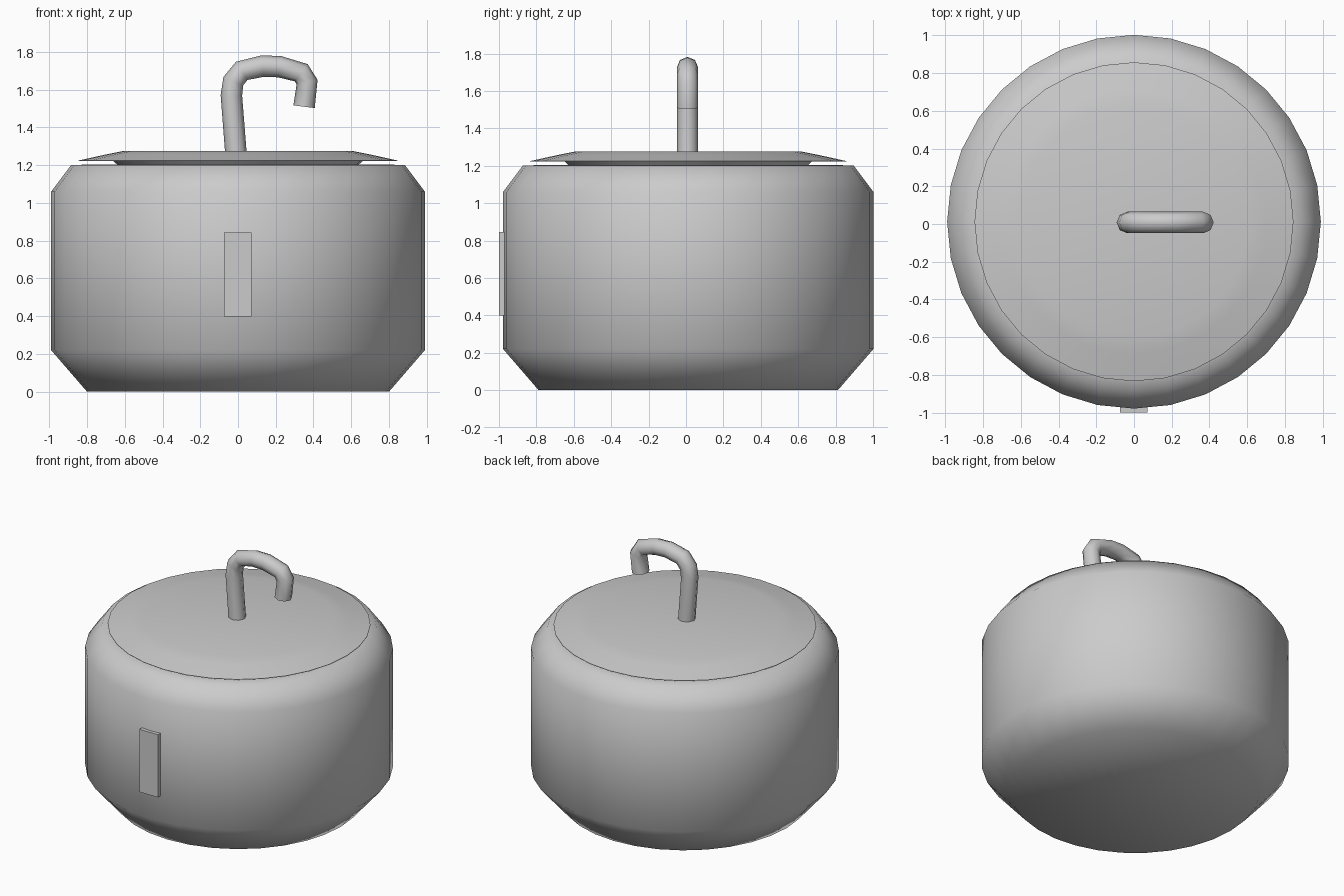
import bpy, bmesh, math

if "Cube" in bpy.data.objects:
    bpy.data.objects.remove(bpy.data.objects["Cube"])

SIDES = 32
CY = 0.012


def smooth(ob, angle):
    bpy.ops.object.select_all(action='DESELECT')
    ob.select_set(True)
    bpy.context.view_layer.objects.active = ob
    bpy.ops.object.shade_smooth_by_angle(angle=math.radians(angle))


def lathe(name, profile, angle):
    """Revolve an (r, z) profile from bottom to top, closing both ends with caps."""
    bm = bmesh.new()
    rings = []
    for r, z in profile:
        rings.append([bm.verts.new((r * math.cos(2 * math.pi * i / SIDES),
                                    CY + r * math.sin(2 * math.pi * i / SIDES), z))
                      for i in range(SIDES)])
    for a, b in zip(rings, rings[1:]):
        for i in range(SIDES):
            j = (i + 1) % SIDES
            bm.faces.new((a[i], a[j], b[j], b[i]))
    bm.faces.new(rings[0][::-1])
    bm.faces.new(rings[-1])
    me = bpy.data.meshes.new(name)
    bm.to_mesh(me)
    bm.free()
    ob = bpy.data.objects.new(name, me)
    bpy.context.collection.objects.link(ob)
    smooth(ob, angle)
    return ob


# Round body with chamfered shoulders and base
lathe("body", [(0.8, 0), (0.99, 0.22), (0.99, 1.06), (0.885, 1.2), (0.795, 1.204)], 60)

# Shallow lid with a thin rim and a narrower lip underneath
lathe("lid", [(0.64, 1.203), (0.66, 1.222), (0.845, 1.222), (0.845, 1.225),
              (0.70, 1.257), (0.61, 1.275)], 30)

# Hook-shaped handle: an eight-sided tube along a bent path
path = [(-0.01, 1.25), (-0.035, 1.57), (-0.025, 1.645), (0.02, 1.70), (0.13, 1.725),
        (0.22, 1.722), (0.335, 1.69), (0.366, 1.64), (0.35, 1.51)]
cu = bpy.data.curves.new("hook_handle", 'CURVE')
cu.dimensions = '3D'
cu.bevel_depth = 0.057
cu.bevel_resolution = 2
cu.use_fill_caps = True
sp = cu.splines.new('POLY')
sp.points.add(len(path) - 1)
for p, (x, z) in zip(sp.points, path):
    p.co = (x, 0.008, z, 1)
hook = bpy.data.objects.new("hook_handle", cu)
bpy.context.collection.objects.link(hook)
bpy.ops.object.select_all(action='DESELECT')
hook.select_set(True)
bpy.context.view_layer.objects.active = hook
bpy.ops.object.convert(target='MESH')
smooth(bpy.context.view_layer.objects.active, 50)

# Flat plate on the front
bpy.ops.mesh.primitive_cube_add(size=1, location=(-0.002, -0.985, 0.622))
plate = bpy.context.object
plate.name = "front_plate"
plate.scale = (0.145, 0.03, 0.445)
bpy.ops.object.transform_apply(location=False, rotation=False, scale=True)
